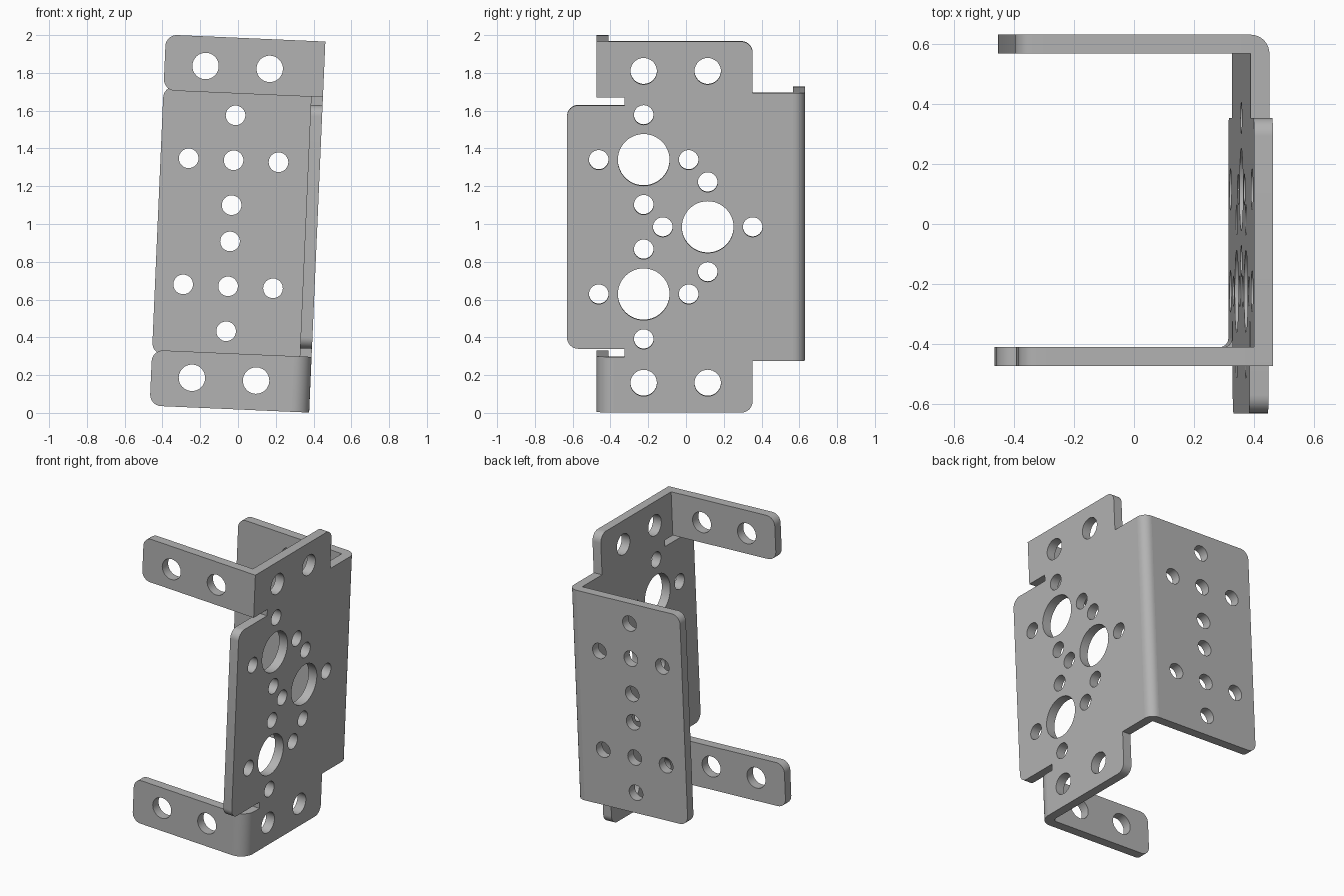
import bpy, bmesh, math
from mathutils import Matrix, Vector

cube = bpy.data.objects.get("Cube")
if cube:
    bpy.data.objects.remove(cube, do_unlink=True)

metal = bpy.data.materials.new("grey_metal")
metal.use_nodes = True
GREY = (0.45, 0.45, 0.45, 1)
metal.diffuse_color = GREY
metal.node_tree.nodes["Principled BSDF"].inputs["Base Color"].default_value = GREY

# Sheet dimensions: thickness, outer side face, back face, half height, corner radius
T, SIDE, BACK, TOP, R = 0.063, 0.42, 0.63, 0.983, 0.06
INNER = SIDE - T
FREE_END = -0.425
FLANGE_H, TAB_LOW, WING_H = 0.71, 0.688, 0.645
TAB_FRONT = -0.473
BIG, MID, SMALL, PITCH = 0.137, 0.07, 0.052, 0.238
TILT = Matrix.Translation((0, 0, 1.002)) @ Matrix.Rotation(math.radians(2.5), 4, 'Y')

# Drawing planes: each maps (across, up, depth) to model axes
ACROSS_Y = Matrix(((0, 0, 1, 0), (1, 0, 0, 0), (0, 1, 0, 0), (0, 0, 0, 1)))
ACROSS_X = Matrix(((1, 0, 0, 0), (0, 0, 1, 0), (0, 1, 0, 0), (0, 0, 0, 1)))
FLAT = Matrix.Identity(4)


def rounded(corners, steps=8):
    """Outline from (x, y, radius) corners."""
    pts = []
    for i, (x, y, r) in enumerate(corners):
        p = Vector((x, y))
        if not r:
            pts.append(p)
            continue
        d1 = (Vector(corners[i - 1][:2]) - p).normalized()
        d2 = (Vector(corners[(i + 1) % len(corners)][:2]) - p).normalized()
        for k in range(steps + 1):
            t = math.pi / 2 * k / steps
            pts.append(p + r * (d1 + d2 - d2 * math.cos(t) - d1 * math.sin(t)))
    return pts


def circle(x, y, r):
    n = 48 if r > 0.1 else 32
    return [Vector((x + r * math.cos(math.tau * k / n), y + r * math.sin(math.tau * k / n)))
            for k in range(n)]


def sheet(name, outline, holes, start, depth, plane):
    """Flat sheet with round holes, drawn on a plane and given thickness."""
    bm = bmesh.new()
    for loop in [outline] + [circle(*h) for h in holes]:
        vs = [bm.verts.new((p.x, p.y, start)) for p in loop]
        for i, v in enumerate(vs):
            bm.edges.new((vs[i - 1], v))
    bmesh.ops.triangle_fill(bm, edges=bm.edges[:], use_beauty=True, use_dissolve=False)
    ext = bmesh.ops.extrude_face_region(bm, geom=bm.faces[:], use_keep_orig=True)
    moved = [g for g in ext["geom"] if isinstance(g, bmesh.types.BMVert)]
    bmesh.ops.translate(bm, verts=moved, vec=(0, 0, depth))
    bm.transform(TILT @ plane)
    bmesh.ops.recalc_face_normals(bm, faces=bm.faces[:])
    mesh = bpy.data.meshes.new(name)
    bm.to_mesh(mesh)
    bm.free()
    mesh.materials.append(metal)
    obj = bpy.data.objects.new(name, mesh)
    bpy.context.collection.objects.link(obj)
    bpy.ops.object.select_all(action='DESELECT')
    obj.select_set(True)
    bpy.context.view_layer.objects.active = obj
    bpy.ops.object.shade_smooth_by_angle(angle=math.radians(35))


def bend(name, cx, cy, side, r_in, r_out, low, high):
    """Quarter bend joining the web to a flange."""
    def arc(r):
        return [Vector((cx + r * math.cos(t), cy + side * r * math.sin(t)))
                for t in (math.pi / 2 * k / 10 for k in range(11))]
    inner = arc(r_in)[::-1] if r_in else [Vector((cx, cy))]
    sheet(name, arc(r_out) + inner, [], low, high - low, FLAT)


# Web plate: wing in front, tab stubs above and below, long edge at the back
LOW_IN = 0.03
LOW_OUT = LOW_IN + T
low_seam = TAB_FRONT + LOW_OUT
seam, step, notch = BACK - T, 0.353, -0.325
web = rounded([
    (seam, -FLANGE_H, 0), (seam, FLANGE_H, 0), (step, FLANGE_H, 0), (step, TOP, R),
    (TAB_FRONT, TOP, 0), (TAB_FRONT, TAB_LOW, 0), (notch, TAB_LOW, 0), (notch, WING_H, 0),
    (-BACK, WING_H, R), (-BACK, -WING_H, R), (notch, -WING_H, 0), (notch, -TAB_LOW, 0),
    (low_seam, -TAB_LOW, 0), (low_seam, -TOP, 0), (step, -TOP, R), (step, -FLANGE_H, 0)])
ROW_A, ROW_B, TAB_ROW = -0.224, 0.115, 0.826
web_holes = []
for y, z in ((ROW_A, 0.356), (ROW_A, -0.356), (ROW_B, 0)):
    web_holes.append((y, z, BIG))
    web_holes += [(y + a * PITCH, z + b * PITCH, SMALL)
                  for a, b in ((1, 0), (-1, 0), (0, 1), (0, -1))]
web_holes += [(y, s * TAB_ROW, MID) for y in (ROW_A, ROW_B) for s in (1, -1)]
sheet("web_plate", web, web_holes, INNER, T, ACROSS_Y)

# Back flange with two five-hole crosses
mid_u = -0.038
flange = rounded([(INNER, -FLANGE_H, 0), (INNER, FLANGE_H, 0),
                  (FREE_END, FLANGE_H, R), (FREE_END, -FLANGE_H, R)])
flange_holes = [(mid_u + a * PITCH, s * 0.334 + b * PITCH, SMALL) for s in (1, -1)
                for a, b in ((0, 0), (1, 0), (-1, 0), (0, 1), (0, -1))]
sheet("back_flange", flange, flange_holes, seam, T, ACROSS_X)
bend("back_bend", INNER, seam, 1, 0, T, -FLANGE_H, FLANGE_H)

# Front tabs: the upper has a square corner, the lower a rounded bend
for name, s, end in (("upper_tab", 1, INNER), ("lower_tab", -1, SIDE - LOW_OUT)):
    tab = rounded([(end, s * TAB_LOW, 0), (end, s * TOP, 0),
                   (FREE_END, s * TOP, R), (FREE_END, s * TAB_LOW, R)])
    sheet(name, tab, [(u, s * TAB_ROW, MID) for u in (-0.208, 0.132)], TAB_FRONT, T, ACROSS_X)
bend("lower_bend", SIDE - LOW_OUT, low_seam, -1, LOW_IN, LOW_OUT, -TOP, -TAB_LOW)
